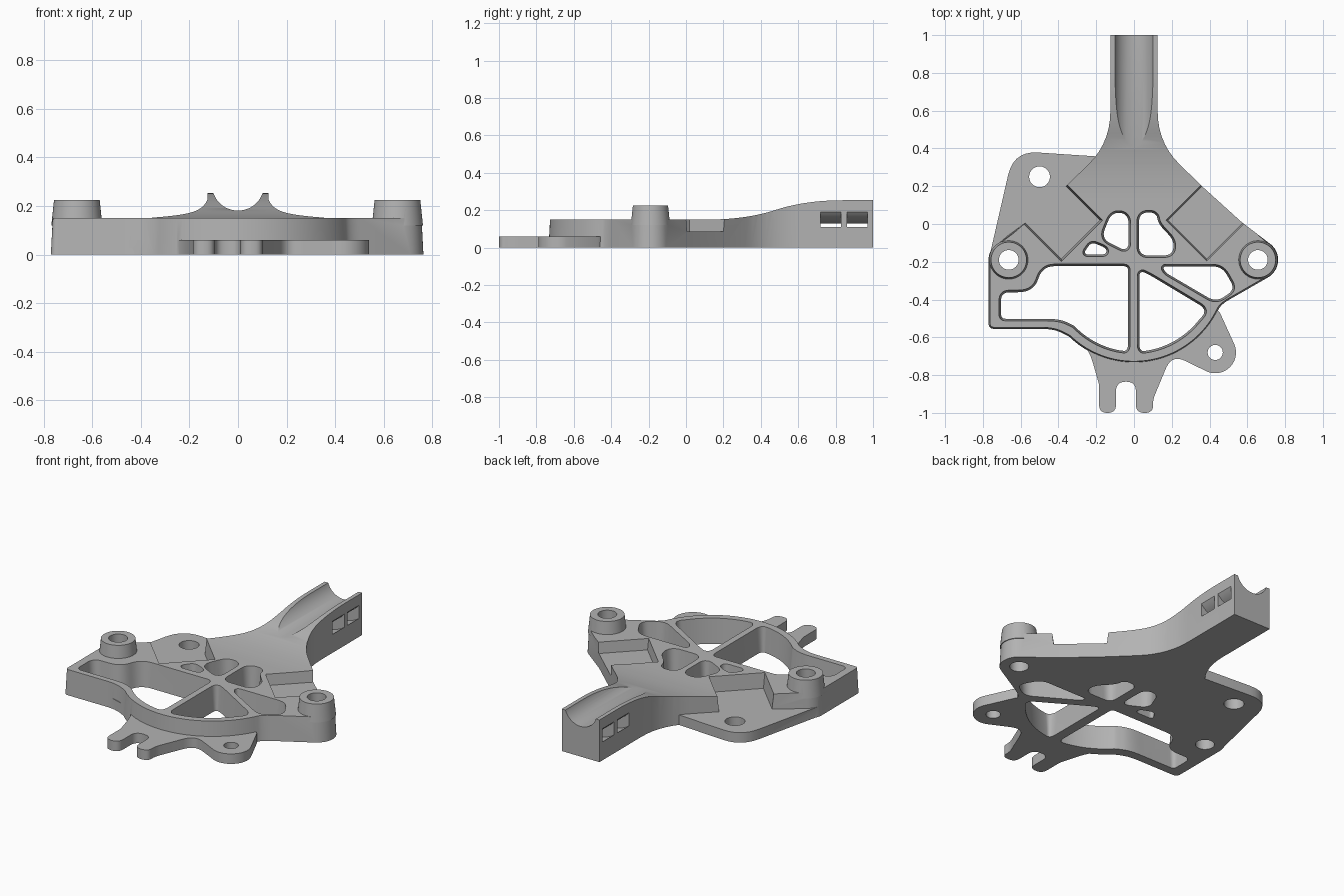
import bpy, bmesh, math
from mathutils import Vector

if "Cube" in bpy.data.objects:
    bpy.data.objects.remove(bpy.data.objects["Cube"])

grey = bpy.data.materials.new("plain_grey")
grey.diffuse_color = (0.45, 0.45, 0.45, 1)
grey.use_nodes = True
grey.node_tree.nodes["Principled BSDF"].inputs["Base Color"].default_value = grey.diffuse_color


def arc(cx, cy, r, a0, a1, n=24):
    """Points on a circular arc, angles in degrees."""
    angs = [math.radians(a0 + (a1 - a0) * i / n) for i in range(n + 1)]
    return [(cx + r * math.cos(a), cy + r * math.sin(a)) for a in angs]


def rounded(pts, default=0.0, seg=7):
    """Round each corner; an optional third value is the corner's reach."""
    out, n = [], len(pts)
    for i, p in enumerate(pts):
        r = p[2] if len(p) > 2 else default
        c, a, b = (Vector(q[:2]) for q in (p, pts[i - 1], pts[(i + 1) % n]))
        if r <= 0:
            out.append(tuple(c))
            continue
        s = c + (a - c).normalized() * min(r, 0.49 * (a - c).length)
        e = c + (b - c).normalized() * min(r, 0.49 * (b - c).length)
        for k in range(seg + 1):
            t = k / seg
            out.append(tuple(s * (1 - t) ** 2 + c * 2 * t * (1 - t) + e * t * t))
    return out


def offset(pts, d):
    """Grow a polygon outward by d."""
    n = len(pts)
    area = sum(pts[i - 1][0] * pts[i][1] - pts[i][0] * pts[i - 1][1] for i in range(n))
    sgn = 1 if area > 0 else -1
    out = []
    for i in range(n):
        a, c, b = Vector(pts[i - 1]), Vector(pts[i]), Vector(pts[(i + 1) % n])
        u, v = (c - a).normalized(), (b - c).normalized()
        n1, n2 = Vector((u.y, -u.x)) * sgn, Vector((v.y, -v.x)) * sgn
        m = n1 + n2
        m = m / max(0.5, 1 + n1.dot(n2))
        out.append(tuple(c + m * d))
    return out


def prism(name, pts, z0, z1, draft=0.0, axes=lambda u, v, w: (u, v, w), top=None):
    """Extrude a polygon from z0 to z1, with an optional draft or top polygon."""
    top = top or (offset(pts, draft) if draft else pts)
    bm = bmesh.new()
    lo = [bm.verts.new(axes(x, y, z0)) for x, y in pts]
    hi = [bm.verts.new(axes(x, y, z1)) for x, y in top]
    n = len(pts)
    bm.faces.new(lo[::-1])
    bm.faces.new(hi)
    for i in range(n):
        j = (i + 1) % n
        bm.faces.new((lo[i], lo[j], hi[j], hi[i]))
    bmesh.ops.recalc_face_normals(bm, faces=bm.faces[:])
    me = bpy.data.meshes.new(name)
    bm.to_mesh(me)
    bm.free()
    ob = bpy.data.objects.new(name, me)
    ob.data.materials.append(grey)
    bpy.context.collection.objects.link(ob)
    return ob


def combine(ob, other, op):
    m = ob.modifiers.new(op, 'BOOLEAN')
    m.operation, m.solver, m.object = op, 'EXACT', other
    bpy.context.view_layer.objects.active = ob
    bpy.ops.object.modifier_apply(modifier=m.name)
    bpy.data.objects.remove(other, do_unlink=True)


def circle(x, y, r):
    return arc(x, y, r, 0, 352.5, 47)


BOSSES = [(-0.663, -0.19), (0.656, -0.19)]
ARC_C = (0, -0.24)

# Thick body with curved rim and rising neck
outline = rounded(
    arc(*BOSSES[0], 0.107, 130, 180, 10)
    + [(-0.77, -0.555, 0.03), (-0.425, -0.555, 0.07)]
    + arc(*ARC_C, 0.495, 226, 332, 40)
    + [(0.462, -0.425, 0.05)]
    + arc(*BOSSES[1], 0.107, -60, 50, 20)
    + [(0.57, 0.01), (0.36, 0.2), (0.125, 0.43, 0.17), (0.125, 1),
       (-0.125, 1), (-0.125, 0.43, 0.17), (-0.36, 0.2), (-0.57, 0.01)])
shrunk = [q if p[1] < -0.1 else p for p, q in zip(outline, offset(outline, -0.016))]
body = prism("bracket_body", outline, 0, 0.3, top=shrunk)
side = rounded([(-1.2, -0.1), (1.2, -0.1), (1.2, 0.253), (0.64, 0.253, 0.2),
                (0.32, 0.15, 0.2), (-1.2, 0.15)], seg=14)
combine(body, prism("side_profile", side, -1, 1, axes=lambda u, v, w: (w, u, v)), 'INTERSECT')

# Thin flange with prongs and ears
flange = rounded(
    [(-0.765, -0.17), (-0.7, -0.5), (-0.45, -0.553), (-0.25, -0.62, 0.25), (-0.185, -0.85),
     (-0.185, -1, 0.045), (-0.095, -1, 0.045), (-0.095, -0.835, 0.05), (0.01, -0.835, 0.05),
     (0.01, -1, 0.045), (0.1, -1, 0.045), (0.1, -0.93, 0.03), (0.2, -0.69, 0.08)]
    + arc(0.43, -0.68, 0.11, 245, 385, 20)
    + [(0.455, -0.47), (0.38, -0.4), (0.3, 0.1), (0.1, 0.34), (-0.2, 0.358),
       (-0.637, 0.387, 0.13)])
combine(body, prism("flange", flange, 0, 0.06), 'UNION')

# Tapered bosses
for x, y in BOSSES:
    combine(body, prism("boss", circle(x, y, 0.105), 0.12, 0.225, -0.011), 'UNION')

# Angled pockets on each shoulder
for s, floor in ((1, 0.085), (-1, 0.06)):
    rect = [(s * x, y) for x, y in ((0.18, 0.02), (0.385, -0.185), (0.635, 0.065), (0.43, 0.27))]
    combine(body, prism("pocket", rect, floor, 0.3, 0.025), 'DIFFERENCE')

# Lightening windows, slightly wider at the top
windows = [
    rounded([(-0.032, 0.05), (-0.032, -0.145), (-0.17, -0.075), (-0.115, 0.06)], 0.05),
    rounded([(0.03, 0.055), (0.03, -0.163), (0.2, -0.163), (0.21, -0.09), (0.125, 0),
             (0.115, 0.06)], 0.045),
    rounded([(-0.265, -0.158), (-0.15, -0.158), (-0.15, -0.13), (-0.225, -0.1)], 0.025),
    rounded([(-0.035, -0.227), (-0.48, -0.227, 0.06), (-0.53, -0.365, 0.1),
             (-0.7, -0.365, 0.04), (-0.7, -0.498, 0.02), (-0.395, -0.498, 0.07)]
            + arc(*ARC_C, 0.432, 223, 260, 14) + [(-0.035, -0.67, 0.04)], 0.02),
    rounded([(0.032, -0.25, 0.03), (0.032, -0.672, 0.04)]
            + arc(*ARC_C, 0.432, 280, 320, 16)
            + [(0.385, -0.455, 0.05), (0.08, -0.272, 0.05)], 0.0),
    rounded([(0.155, -0.228, 0.015), (0.465, -0.228, 0.05), (0.53, -0.345, 0.04),
             (0.435, -0.41, 0.05), (0.17, -0.255, 0.02)]),
]
for w in windows:
    combine(body, prism("window", w, -0.05, 0.25, 0.022), 'DIFFERENCE')

# Screw holes
for x, y, r in [(*BOSSES[0], 0.052), (*BOSSES[1], 0.052), (-0.5, 0.25, 0.055), (0.43, -0.68, 0.04)]:
    combine(body, prism("hole", circle(x, y, r), -0.1, 0.4), 'DIFFERENCE')

# Round channel along the neck
along_y = lambda u, v, w: (u, w, v)
combine(body, prism("channel", circle(0, 0.288, 0.107), 0.2, 1.2, axes=along_y), 'DIFFERENCE')

# Curved strap slots beneath the channel
ring = arc(0, 0.288, 0.217, 190, 350) + arc(0, 0.288, 0.159, 350, 190)
for y0 in (0.72, 0.86):
    combine(body, prism("strap_slot", ring, y0, y0 + 0.11, axes=along_y), 'DIFFERENCE')

body.data.materials.clear()
body.data.materials.append(grey)
for p in body.data.polygons:
    p.material_index = 0
bpy.ops.object.select_all(action='DESELECT')
body.select_set(True)
bpy.context.view_layer.objects.active = body
bpy.ops.object.shade_smooth_by_angle(angle=math.radians(30))
